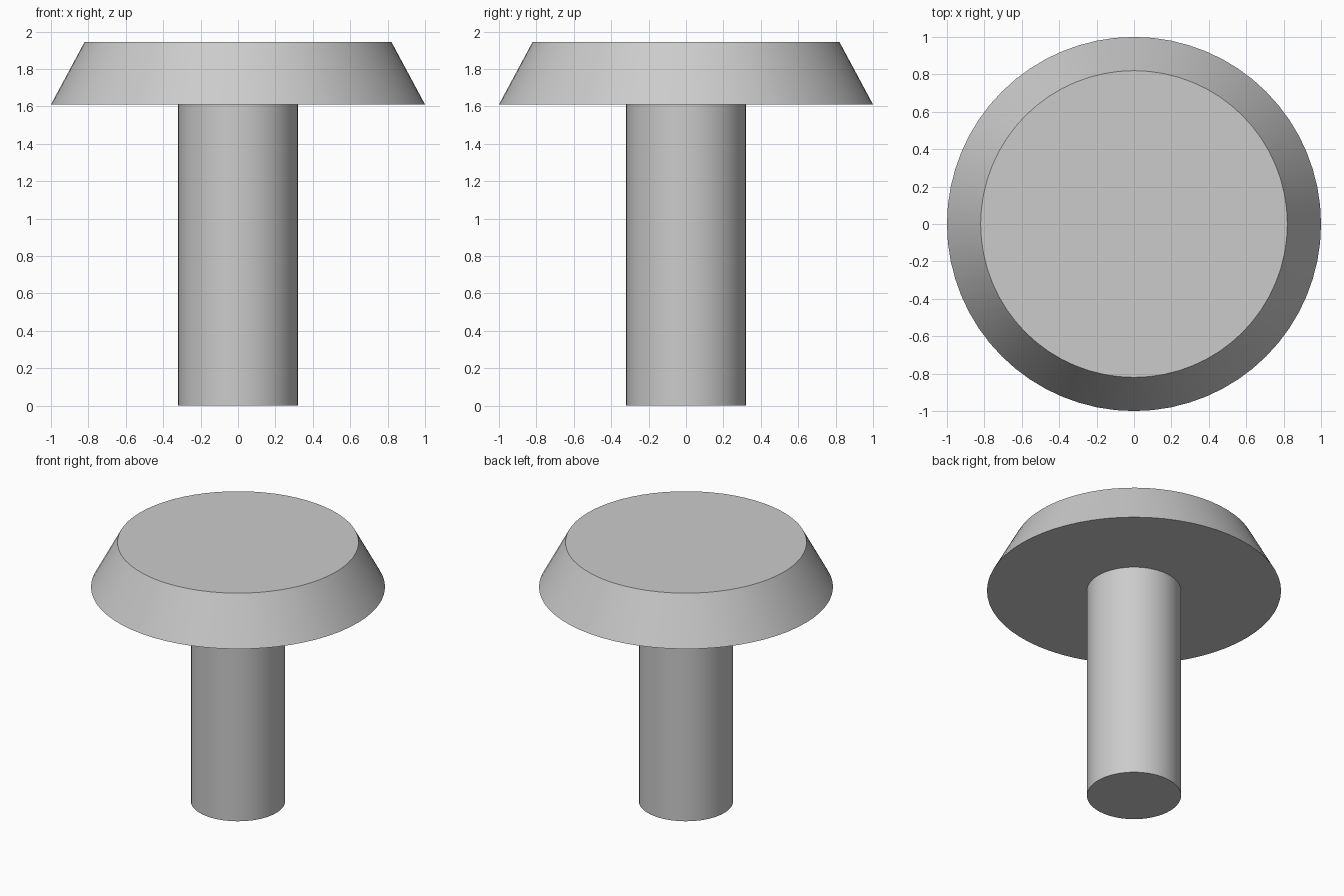
import bpy
import bmesh
import math

default = bpy.data.objects.get("Cube")
if default:
    bpy.data.objects.remove(default, do_unlink=True)

SIDES = 64
STEM_RADIUS, RIM_RADIUS, TOP_RADIUS = 0.32, 1.0, 0.82
HEAD_BOTTOM, HEAD_TOP = 1.61, 1.945

# Single grey material
grey = bpy.data.materials.new("grey")
grey.use_nodes = True
colour = (0.6, 0.6, 0.6, 1)
grey.diffuse_color = colour
grey.node_tree.nodes["Principled BSDF"].inputs["Base Color"].default_value = colour


def lathe(name, profile, material):
    """Turn an (r, z) profile into a solid, capping both ends."""
    bm = bmesh.new()
    rings = []
    for r, z in profile:
        angles = [math.tau * i / SIDES for i in range(SIDES)]
        rings.append([bm.verts.new((r * math.cos(a), r * math.sin(a), z)) for a in angles])
    for low, high in zip(rings, rings[1:]):
        for i in range(SIDES):
            j = (i + 1) % SIDES
            bm.faces.new((low[i], low[j], high[j], high[i]))
    bm.faces.new(rings[0][::-1])
    bm.faces.new(rings[-1])
    mesh = bpy.data.meshes.new(name)
    bm.to_mesh(mesh)
    bm.free()
    mesh.materials.append(material)
    obj = bpy.data.objects.new(name, mesh)
    bpy.context.collection.objects.link(obj)
    bpy.ops.object.select_all(action="DESELECT")
    obj.select_set(True)
    bpy.context.view_layer.objects.active = obj
    bpy.ops.object.shade_smooth_by_angle(angle=math.radians(30))
    return obj


# Round stem widening into a flat-topped, tapered head
lathe("stem_and_tapered_head", [
    (STEM_RADIUS, 0),
    (STEM_RADIUS, HEAD_BOTTOM),
    (RIM_RADIUS, HEAD_BOTTOM),
    (TOP_RADIUS, HEAD_TOP),
], grey)
